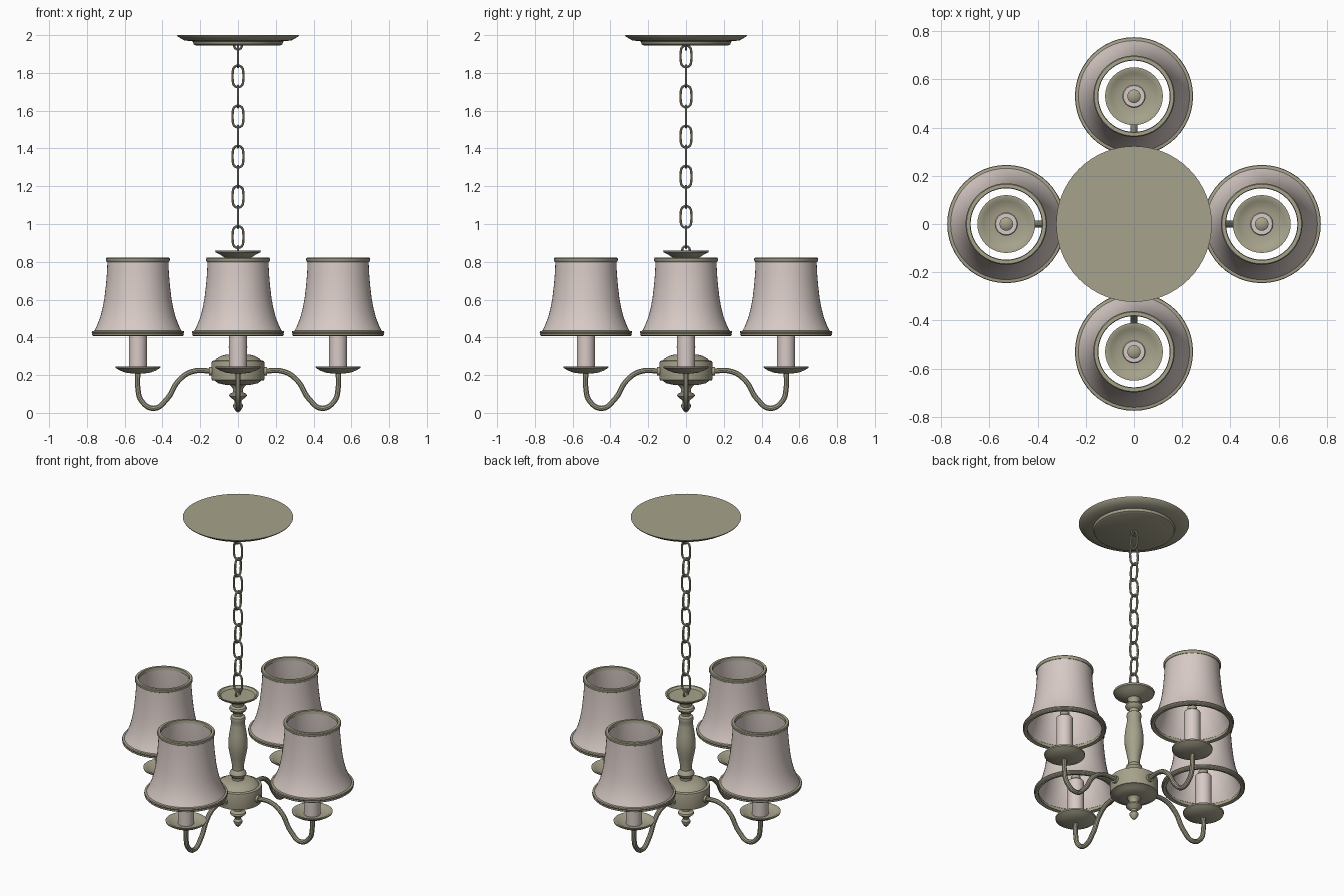
import bpy, bmesh, math
from mathutils import Matrix, Vector

cube = bpy.data.objects.get("Cube")
if cube:
    bpy.data.objects.remove(cube)


def material(name, rgb):
    m = bpy.data.materials.new(name)
    m.use_nodes = True
    m.diffuse_color = (*rgb, 1)
    m.node_tree.nodes["Principled BSDF"].inputs["Base Color"].default_value = (*rgb, 1)
    return m


METAL = material("aged khaki metal", (0.38, 0.36, 0.26))
FABRIC = material("pale rose fabric", (0.68, 0.59, 0.56))


def finish(name, mesh, mat, place=Matrix()):
    mesh.materials.clear()
    mesh.materials.append(mat)
    obj = bpy.data.objects.new(name, mesh)
    bpy.context.collection.objects.link(obj)
    obj.matrix_world = place
    bpy.ops.object.select_all(action='DESELECT')
    obj.select_set(True)
    bpy.context.view_layer.objects.active = obj
    bpy.ops.object.shade_smooth_by_angle(angle=math.radians(35))
    return obj


def lathe(name, profile, mat, place=Matrix(), closed=False, steps=40):
    """Turn a list of (radius, height) points around z."""
    bm = bmesh.new()
    verts = [bm.verts.new((r, 0, z)) for r, z in profile]
    pairs = list(zip(verts, verts[1:]))
    if closed:
        pairs.append((verts[-1], verts[0]))
    edges = [bm.edges.new(p) for p in pairs]
    bmesh.ops.spin(bm, geom=verts + edges, cent=(0, 0, 0), axis=(0, 0, 1),
                   angle=2 * math.pi, steps=steps)
    bmesh.ops.remove_doubles(bm, verts=bm.verts, dist=0.0002)
    bmesh.ops.recalc_face_normals(bm, faces=bm.faces)
    mesh = bpy.data.meshes.new(name)
    bm.to_mesh(mesh)
    bm.free()
    return finish(name, mesh, mat, place)


def tube(name, points, radius, place=Matrix(), cyclic=False):
    """Sweep a round wire along smooth (x, z) points."""
    curve = bpy.data.curves.new(name, 'CURVE')
    curve.dimensions = '3D'
    curve.bevel_depth = radius
    curve.bevel_resolution = 3
    curve.resolution_u = 6
    curve.use_fill_caps = not cyclic
    spline = curve.splines.new('BEZIER')
    spline.bezier_points.add(len(points) - 1)
    spline.use_cyclic_u = cyclic
    for bp, (x, z) in zip(spline.bezier_points, points):
        bp.co = (x, 0, z)
        bp.handle_left_type = bp.handle_right_type = 'AUTO'
    temp = bpy.data.objects.new(name + " path", curve)
    bpy.context.collection.objects.link(temp)
    graph = bpy.context.evaluated_depsgraph_get()
    mesh = bpy.data.meshes.new_from_object(temp.evaluated_get(graph))
    bpy.data.objects.remove(temp)
    return finish(name, mesh, METAL, place)


# Ceiling canopy
lathe("ceiling_canopy", [(0, 2), (0.323, 2), (0.318, 1.992), (0.285, 1.972), (0.24, 1.967),
                         (0.235, 1.952), (0.222, 1.945), (0, 1.945)], METAL, steps=64)

# Chain: rounded links turned alternately, with a small eye at each end
link = []
for i in range(12):
    a = 2 * math.pi * i / 12
    link.append((0.027 * math.cos(a), 0.027 * math.sin(a) + math.copysign(0.03, math.sin(a + 0.01))))
    if i == 6:
        link[-1] = (-0.027, 0.03)
        link.append((-0.027, -0.03))
link.insert(0, (0.027, -0.03))
for i in range(10):
    turn = Matrix.Rotation(math.pi / 2 * ((i + 1) % 2), 4, 'Z')
    tube(f"chain_link_{i + 1}", link, 0.0065,
         Matrix.Translation((0, 0, 1.888 - i * 0.1063)) @ turn, True)
eye = [(0.02 * math.cos(k * math.pi / 4), 0.02 * math.sin(k * math.pi / 4)) for k in range(8)]
tube("canopy_eye", eye, 0.006, Matrix.Translation((0, 0, 1.944)), True)
tube("column_eye", eye, 0.006,
     Matrix.Translation((0, 0, 0.862)) @ Matrix.Rotation(math.pi / 2, 4, 'Z'), True)

# Turned centre column with its top dish
lathe("centre_column", [
    (0, 0.848), (0.1, 0.848), (0.112, 0.86), (0.122, 0.86), (0.118, 0.85), (0.095, 0.838),
    (0.075, 0.825), (0.04, 0.815), (0.032, 0.8), (0.032, 0.785), (0.047, 0.778), (0.052, 0.766),
    (0.046, 0.754), (0.03, 0.742), (0.028, 0.725), (0.042, 0.715), (0.045, 0.70), (0.04, 0.685),
    (0.042, 0.66), (0.052, 0.60), (0.057, 0.55), (0.054, 0.50), (0.044, 0.45), (0.035, 0.40),
    (0.034, 0.375), (0.045, 0.362), (0.05, 0.348), (0.045, 0.334), (0.035, 0.325), (0.035, 0.30)],
    METAL, steps=32)

# Hub and bottom finial
lathe("hub", [
    (0, 0.312), (0.06, 0.31), (0.09, 0.302), (0.115, 0.287), (0.122, 0.278), (0.138, 0.275),
    (0.14, 0.265), (0.14, 0.182), (0.138, 0.173), (0.122, 0.17), (0.105, 0.157),
    (0.06, 0.147), (0, 0.145)], METAL, steps=48)
lathe("bottom_finial", [
    (0.045, 0.15), (0.035, 0.14), (0.026, 0.125), (0.026, 0.11), (0.045, 0.1), (0.048, 0.09),
    (0.035, 0.078), (0.02, 0.066), (0.017, 0.055), (0.026, 0.042), (0.025, 0.03),
    (0.014, 0.012), (0, 0)], METAL, steps=24)

# Four lamps, one on each side
arm = [(0.12, 0.22), (0.245, 0.218), (0.315, 0.17), (0.375, 0.075),
       (0.445, 0.024), (0.512, 0.065), (0.53, 0.13), (0.53, 0.225)]
shade_outer = [(0.236, 0.425), (0.218, 0.46), (0.2, 0.505), (0.187, 0.555), (0.177, 0.61),
               (0.169, 0.68), (0.164, 0.74), (0.161, 0.81)]
shade_inner = [(r - 0.008, z) for r, z in reversed(shade_outer)]

for i, side in enumerate(("left", "back", "right", "front")):
    turn = Matrix.Rotation(i * math.pi / 2, 4, 'Z')
    lamp = turn @ Matrix.Translation((0.53, 0, 0))
    tube(side + "_arm", arm, 0.0145, turn)
    collar = turn @ Matrix.Translation((0.135, 0, 0.22)) @ Matrix.Rotation(math.pi / 2, 4, 'Y')
    lathe(side + "_arm_collar", [(0, 0), (0.023, 0), (0.023, 0.018), (0, 0.018)], METAL, collar, steps=20)
    lathe(side + "_drip_dish", [
        (0, 0.228), (0.06, 0.228), (0.095, 0.237), (0.108, 0.246), (0.12, 0.246), (0.118, 0.238),
        (0.095, 0.224), (0.065, 0.213), (0.03, 0.208), (0, 0.207)], METAL, lamp)
    lathe(side + "_candle_sleeve", [(0.048, 0.225), (0.048, 0.49), (0.044, 0.495), (0, 0.495)],
          FABRIC, lamp, steps=32)
    lathe(side + "_socket", [(0.028, 0.49), (0.028, 0.525), (0, 0.545)], METAL, lamp, steps=20)
    lathe(side + "_shade", shade_outer + shade_inner, FABRIC, lamp, True, 48)
    lathe(side + "_shade_top_trim", [(0.148, 0.803), (0.165, 0.8), (0.169, 0.806), (0.169, 0.817),
                                     (0.165, 0.822), (0.15, 0.822)], METAL, lamp, True, 48)
    lathe(side + "_shade_bottom_trim", [
        (0.218, 0.412), (0.238, 0.408), (0.243, 0.413), (0.241, 0.42), (0.245, 0.426),
        (0.243, 0.433), (0.225, 0.436), (0.218, 0.43)], METAL, lamp, True, 48)
